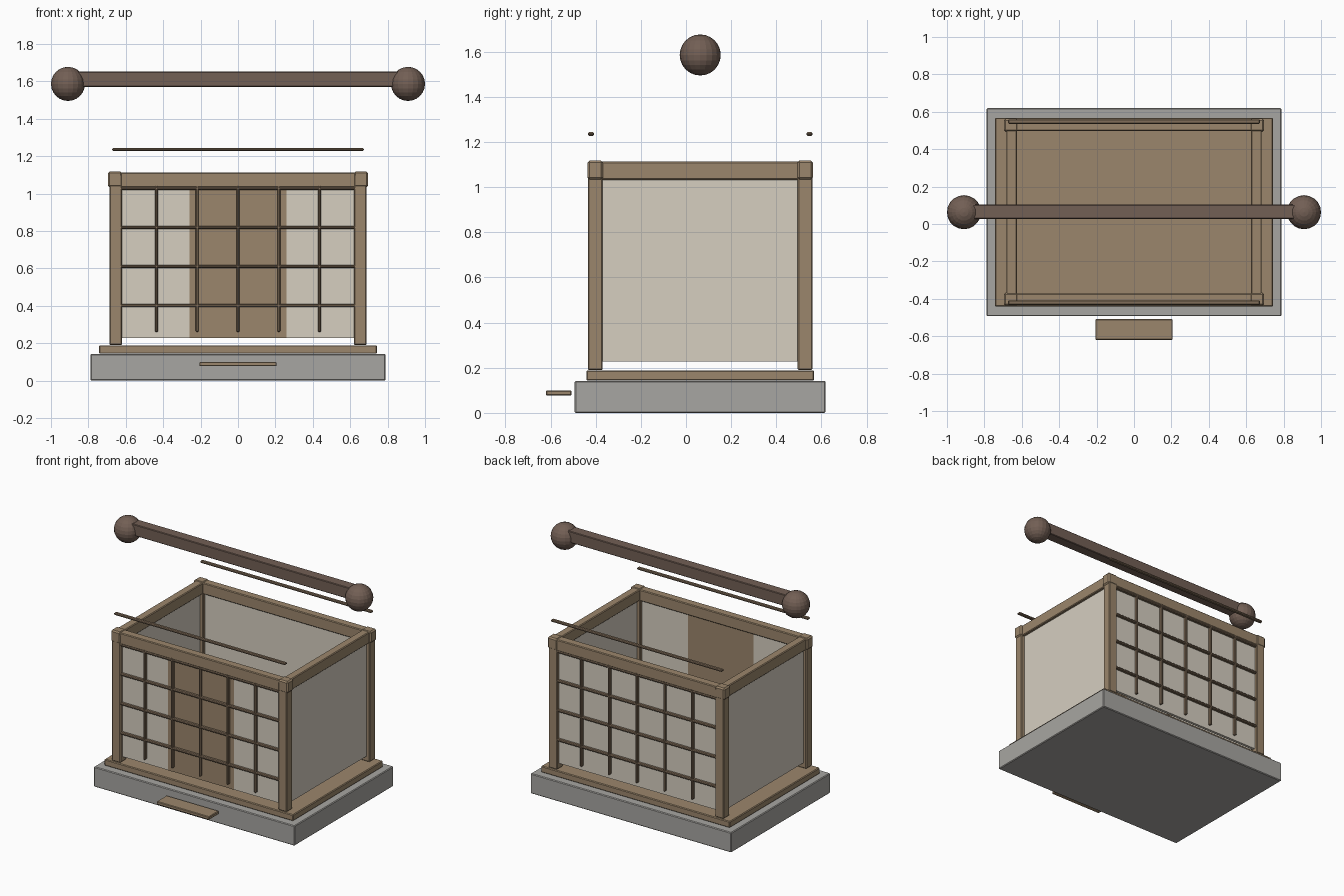
import bpy

if "Cube" in bpy.data.objects:
    bpy.data.objects.remove(bpy.data.objects["Cube"])

CY = 0.063          # the house sits slightly behind the origin, the step in front


def material(name, rgb):
    m = bpy.data.materials.new(name)
    m.diffuse_color = (*rgb, 1)
    m.use_nodes = True
    m.node_tree.nodes["Principled BSDF"].inputs["Base Color"].default_value = m.diffuse_color
    return m


WOOD = material("wood", (0.33, 0.24, 0.15))
DARK = material("dark_wood", (0.17, 0.115, 0.09))
LATTICE = material("lattice_wood", (0.22, 0.155, 0.1))
PAPER = material("paper", (0.67, 0.62, 0.53))
STONE = material("stone", (0.39, 0.38, 0.36))


def box(name, centre, size, mat, bevel=0.005):
    bpy.ops.mesh.primitive_cube_add(size=1, location=centre)
    o = bpy.context.object
    o.name = name
    o.scale = size
    bpy.ops.object.transform_apply(location=False, rotation=False, scale=True)
    o.data.materials.append(mat)
    if bevel:
        b = o.modifiers.new("bevel", 'BEVEL')
        b.width = bevel
        b.segments = 1
    return o


# Stone base, floor and loose front step
box("stone_base", (0, CY, 0.071), (1.578, 1.112, 0.142), STONE)
box("floor", (0, CY, 0.166), (1.484, 1.01, 0.045), WOOD)
box("front_step", (0, -0.564, 0.088), (0.412, 0.112, 0.023), WOOD, 0.004)

PX, PY = 0.654, 0.465       # post offsets from the house centre
WALL_Z, WALL_H = 0.63, 0.805

# Corner posts with caps
for sx, side in ((-1, "left"), (1, "right")):
    for sy, end in ((-1, "front"), (1, "back")):
        y = CY + sy * PY
        box(f"{end}_{side}_post", (sx * PX, y, 0.645), (0.067, 0.066, 0.91), WOOD)
        box(f"{end}_{side}_cap", (sx * 0.658, y, 1.076), (0.076, 0.07, 0.083), WOOD, 0.009)

# Side beams and side walls
for sx, side in ((-1, "left"), (1, "right")):
    box(f"{side}_beam", (sx * PX, CY, 1.073), (0.058, 0.93, 0.08), WOOD)
    box(f"{side}_wall", (sx * PX, CY, WALL_Z), (0.02, 0.87, WALL_H), PAPER, 0)

# Front and back beams with lattice bars
for sy, end in ((-1, "front"), (1, "back")):
    y = CY + sy * PY
    box(f"{end}_beam", (0, y, 1.073), (1.31, 0.06, 0.08), WOOD)
    yl = CY + sy * 0.484
    for i in range(5):
        box(f"{end}_lattice_rail_{i + 1}", (0, yl, 0.4 + 0.209 * i),
            (1.345, 0.026, 0.016), LATTICE, 0.005)
        box(f"{end}_lattice_bar_{i + 1}", (-0.436 + 0.218 * i, yl, 0.652),
            (0.016, 0.026, 0.785), LATTICE, 0.005)

# Back wall, split front wall and door
box("back_wall", (0, CY + PY, WALL_Z), (1.25, 0.02, WALL_H), PAPER, 0)
for sx, side in ((-1, "left"), (1, "right")):
    box(f"front_{side}_wall", (sx * 0.441, CY - PY, WALL_Z), (0.366, 0.02, WALL_H), PAPER, 0)
    box(f"{side}_door_jamb", (sx * 0.238, CY - PY, WALL_Z), (0.04, 0.026, WALL_H), WOOD, 0)
box("door", (0, CY - PY, WALL_Z), (0.436, 0.022, WALL_H), WOOD, 0)

# Ridge pole with ball ends
box("ridge_pole", (0, CY + 0.003, 1.611), (1.8, 0.076, 0.081), DARK, 0.004)
for sx, side in ((-1, "left"), (1, "right")):
    bpy.ops.mesh.primitive_uv_sphere_add(segments=20, ring_count=12, radius=0.091,
                                         location=(sx * 0.909, CY, 1.586))
    ball = bpy.context.object
    ball.name = f"{side}_ridge_ball"
    ball.data.materials.append(DARK)
